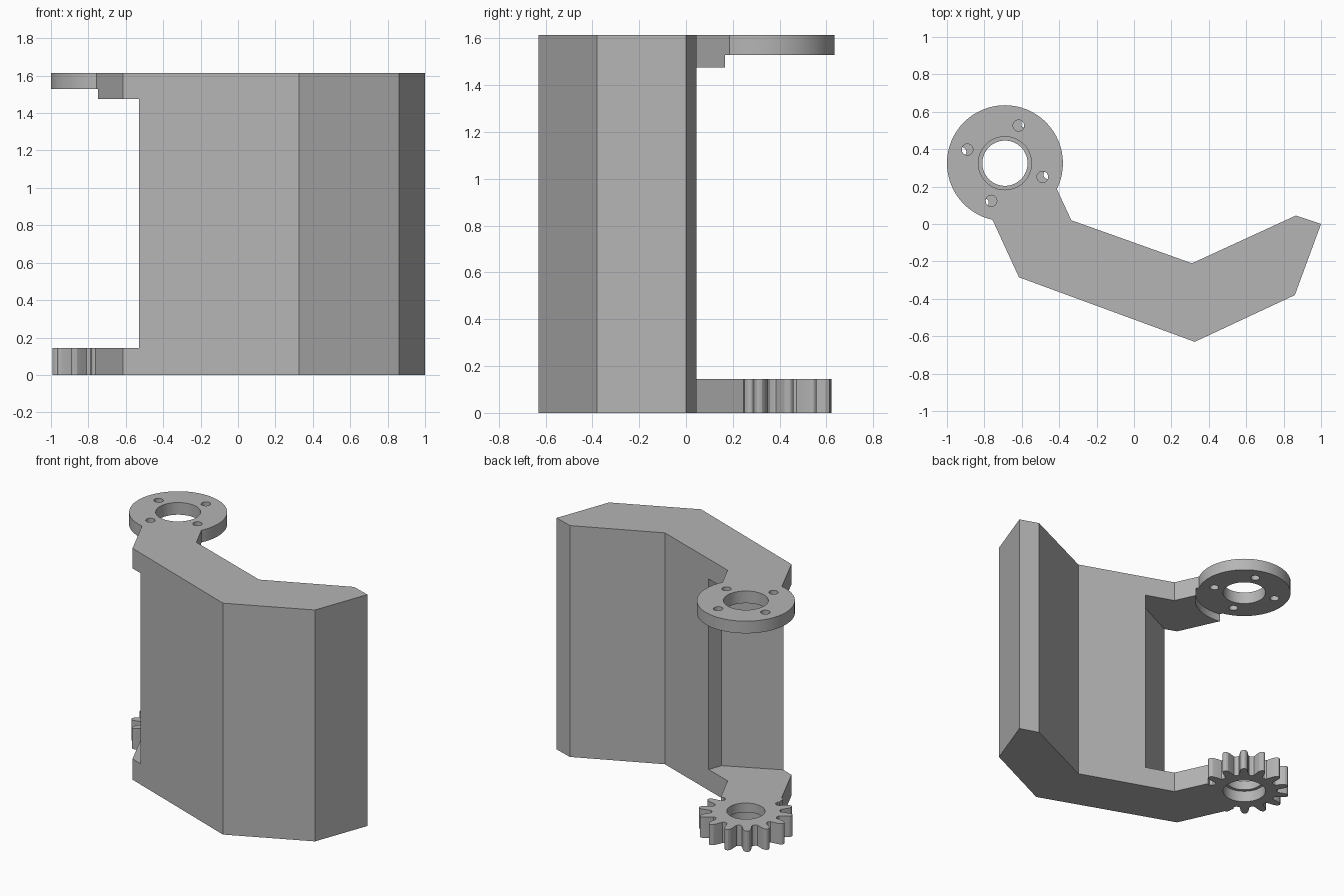
import bpy, bmesh, math

cube = bpy.data.objects.get("Cube")
if cube:
    bpy.data.objects.remove(cube, do_unlink=True)

PIVOT = (-0.69, 0.325)
TOP = 1.615
LUG_TOP = 0.145       # top of lower lug
LUG_UNDER = 1.475     # underside of upper lug
RING_UNDER = 1.53

grey = bpy.data.materials.new("plain grey")
grey.use_nodes = True
colour = (0.46, 0.46, 0.46, 1)
grey.diffuse_color = colour
grey.node_tree.nodes["Principled BSDF"].inputs["Base Color"].default_value = colour


def prism(name, points, z0, z1):
    """Extrude a flat outline from z0 to z1."""
    bm = bmesh.new()
    base = bm.faces.new([bm.verts.new((x, y, z0)) for x, y in points])
    out = bmesh.ops.extrude_face_region(bm, geom=[base])
    moved = [v for v in out["geom"] if isinstance(v, bmesh.types.BMVert)]
    bmesh.ops.translate(bm, verts=moved, vec=(0, 0, z1 - z0))
    bmesh.ops.recalc_face_normals(bm, faces=bm.faces)
    mesh = bpy.data.meshes.new(name)
    bm.to_mesh(mesh)
    bm.free()
    mesh.materials.append(grey)
    obj = bpy.data.objects.new(name, mesh)
    bpy.context.collection.objects.link(obj)
    return obj


def polar(r, angle, centre=PIVOT):
    return (centre[0] + r * math.cos(angle), centre[1] + r * math.sin(angle))


def cylinder(name, r, z0, z1, centre=PIVOT, sides=64):
    ring = [polar(r, math.tau * i / sides, centre) for i in range(sides)]
    return prism(name, ring, z0, z1)


def combine(target, tool, operation):
    """Apply a boolean and remove its tool."""
    mod = target.modifiers.new(tool.name, "BOOLEAN")
    mod.operation = operation
    mod.solver = "EXACT"
    mod.object = tool
    bpy.context.view_layer.objects.active = target
    bpy.ops.object.modifier_apply(modifier=mod.name)
    bpy.data.objects.remove(tool, do_unlink=True)


# Angled door arm with the neck that runs into the hinge
arm = prism("hinge_arm", [
    (-0.79, 0.095), (-0.615, -0.285), (0.325, -0.63), (0.86, -0.38), (1.0, 0.0),
    (0.865, 0.045), (0.31, -0.21), (-0.335, 0.02), (-0.44, 0.245)], 0, TOP)

# Opening between the two lugs
combine(arm, prism("opening", [
    (-0.106, 0.044), (-0.174, -0.144), (-0.637, -0.368),
    (-1.2, -0.368), (-1.2, 0.7), (-0.106, 0.7)], LUG_TOP, LUG_UNDER), "DIFFERENCE")

# Round clearance below the upper ring
combine(arm, cylinder("clearance", 0.328, 1.3, RING_UNDER), "DIFFERENCE")

# Upper hinge ring
combine(arm, cylinder("hinge_ring", 0.31, RING_UNDER, TOP), "UNION")

# Lower gear, with rounded teeth
TEETH = 14
PHASE = math.radians(-2)
tooth = [(-0.42, 0.215), (-0.32, 0.222), (-0.27, 0.24), (-0.22, 0.265),
         (-0.16, 0.287), (-0.08, 0.298)]
tooth += [(0, 0.301)] + [(-f, r) for f, r in reversed(tooth)]
gear = [polar(r, PHASE + (i + f) * math.tau / TEETH)
        for i in range(TEETH) for f, r in tooth]
combine(arm, prism("gear", gear, 0, LUG_TOP), "UNION")

# Bores: wide above, narrow through the gear, wide recess below it
combine(arm, cylinder("ring_bore", 0.142, 1.4, 1.7), "DIFFERENCE")
combine(arm, cylinder("gear_bore", 0.121, -0.1, 0.3), "DIFFERENCE")
combine(arm, cylinder("gear_recess", 0.142, -0.1, 0.08), "DIFFERENCE")

# Four screw holes in the ring
for i in range(4):
    spot = polar(0.214, math.radians(70) + i * math.pi / 2)
    combine(arm, cylinder("screw_hole", 0.03, 1.4, 1.7, spot, 24), "DIFFERENCE")

# Smooth the round walls, keep the folds crisp
bpy.ops.object.select_all(action="DESELECT")
arm.select_set(True)
bpy.context.view_layer.objects.active = arm
bpy.ops.object.shade_smooth_by_angle(angle=math.radians(20))
